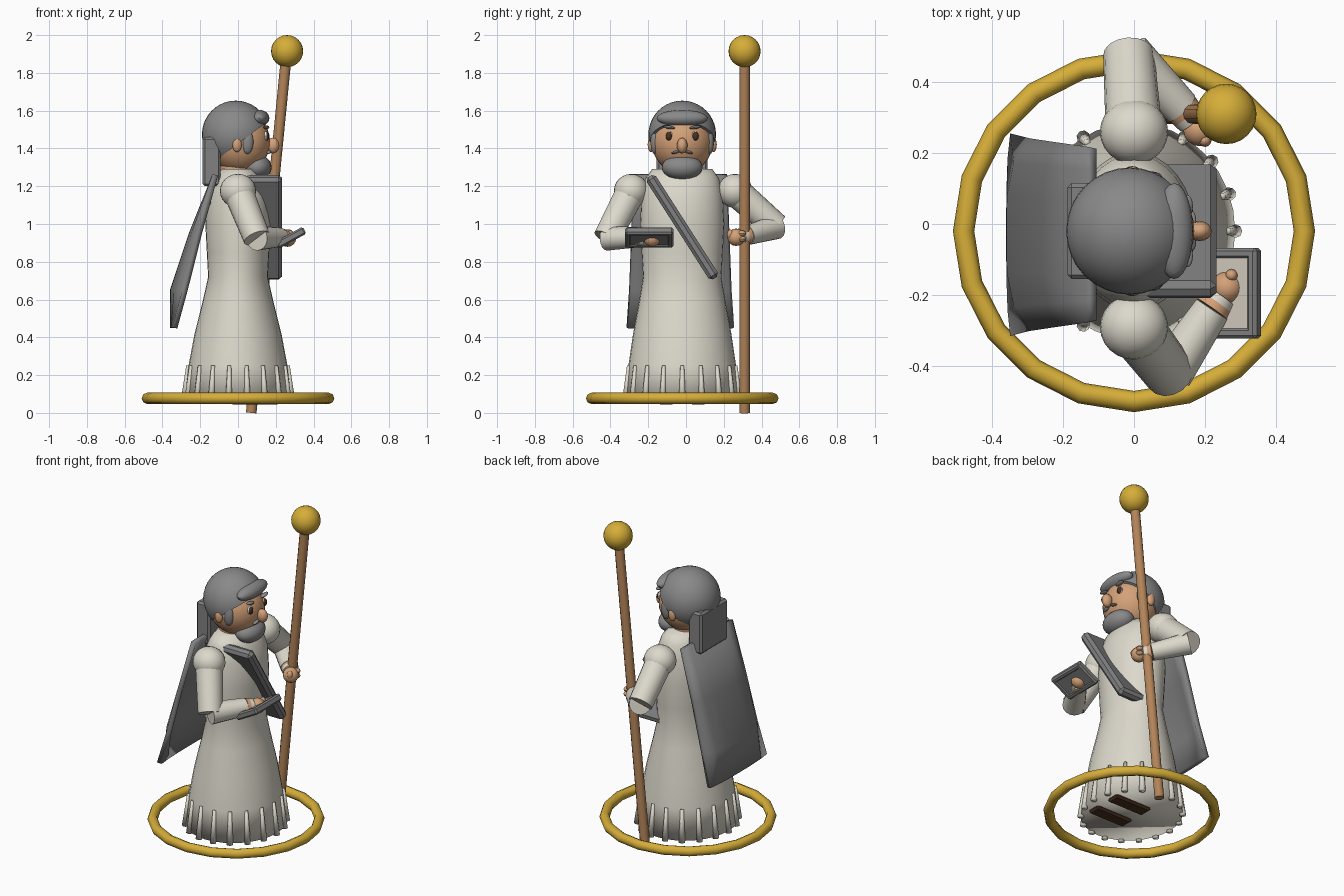
import bpy, bmesh, math
from mathutils import Vector, Matrix

if "Cube" in bpy.data.objects:
    bpy.data.objects.remove(bpy.data.objects["Cube"])

MID = -0.02  # the figure's centre plane in y


def material(name, r, g, b):
    m = bpy.data.materials.new(name)
    m.use_nodes = True
    m.diffuse_color = (r, g, b, 1)
    m.node_tree.nodes["Principled BSDF"].inputs["Base Color"].default_value = (r, g, b, 1)
    return m


CLOTH = material("pale cloth", 0.72, 0.69, 0.60)
HAIR = material("grey hair", 0.25, 0.25, 0.25)
GREY = material("grey cape", 0.22, 0.22, 0.22)
SKIN = material("skin", 0.66, 0.36, 0.19)
GOLD = material("gold", 0.67, 0.42, 0.04)
WOOD = material("wood", 0.45, 0.23, 0.10)
DARK = material("dark brown", 0.07, 0.03, 0.015)
PAGE = material("page", 0.64, 0.59, 0.51)
WHITE = material("eye white", 0.85, 0.85, 0.85)


def finish(name, bm, mat, angle=35):
    bmesh.ops.recalc_face_normals(bm, faces=bm.faces)
    mesh = bpy.data.meshes.new(name)
    bm.to_mesh(mesh)
    bm.free()
    mesh.materials.append(mat)
    ob = bpy.data.objects.new(name, mesh)
    bpy.context.collection.objects.link(ob)
    bpy.ops.object.select_all(action='DESELECT')
    ob.select_set(True)
    bpy.context.view_layer.objects.active = ob
    bpy.ops.object.shade_smooth_by_angle(angle=math.radians(angle))
    return ob


def ball(name, centre, radii, mat, seg=24, tilt=None):
    bm = bmesh.new()
    m = Matrix.Translation(centre) @ (tilt or Matrix()) @ Matrix.Diagonal((*radii, 1))
    bmesh.ops.create_uvsphere(bm, u_segments=seg, v_segments=seg // 2, radius=1, matrix=m)
    return finish(name, bm, mat)


def tube(name, a, b, r1, r2, mat, seg=16, angle=50):
    a, b = Vector(a), Vector(b)
    d = b - a
    m = Matrix.Translation((a + b) / 2) @ d.to_track_quat('Z', 'Y').to_matrix().to_4x4()
    bm = bmesh.new()
    bmesh.ops.create_cone(bm, cap_ends=True, segments=seg, radius1=r1, radius2=r2,
                          depth=d.length, matrix=m)
    return finish(name, bm, mat, angle)


def box(name, centre, size, mat, tilt=None, bevel=0.012):
    bm = bmesh.new()
    bmesh.ops.create_cube(bm, size=1, matrix=Matrix.Diagonal((*size, 1)))
    bmesh.ops.bevel(bm, geom=bm.edges[:], offset=bevel, segments=1, affect='EDGES')
    bm.transform(Matrix.Translation(centre) @ (tilt or Matrix()))
    return finish(name, bm, mat, 20)


# Robe: oval rings lofted up the body (height, x radius, y radius)
robe_rings = [(0.06, 0.285, 0.305), (0.25, 0.262, 0.285), (0.42, 0.23, 0.26), (0.6, 0.185, 0.227),
              (0.72, 0.158, 0.207), (0.85, 0.165, 0.215), (1.0, 0.173, 0.223),
              (1.15, 0.165, 0.215), (1.24, 0.13, 0.195), (1.29, 0.09, 0.16)]
bm = bmesh.new()
SIDES = 32
loops = []
for z, rx, ry in robe_rings:
    turns = [math.tau * i / SIDES for i in range(SIDES)]
    loops.append([bm.verts.new((rx * math.cos(t), MID + ry * math.sin(t), z)) for t in turns])
for low, high in zip(loops, loops[1:]):
    for i in range(SIDES):
        j = (i + 1) % SIDES
        bm.faces.new((low[i], low[j], high[j], high[i]))
bm.faces.new(loops[0])
bm.faces.new(loops[-1])
finish("robe", bm, CLOTH, 180)

# Pleats round the hem
PLEATS = 18
for i in range(PLEATS):
    c, s = math.cos(math.tau * i / PLEATS), math.sin(math.tau * i / PLEATS)
    tube("hem_pleat", (0.286 * c, MID + 0.306 * s, 0.05), (0.264 * c, MID + 0.287 * s, 0.25),
         0.019, 0.01, CLOTH, 8, 180)

# Shoes under the hem
for y in (-0.085, 0.085):
    box("shoe", (0.09, MID + y, 0.06), (0.26, 0.09, 0.03), DARK)

# Gold floor ring
bm = bmesh.new()
RING = 20
hoops = []
for i in range(RING):
    t = math.tau * i / RING
    hoop = []
    for k in range(8):
        p = math.tau * k / 8
        r = 0.48 + 0.03 * math.cos(p)
        hoop.append(bm.verts.new((r * math.cos(t), MID + r * math.sin(t), 0.077 + 0.03 * math.sin(p))))
    hoops.append(hoop)
for i in range(RING):
    a, b = hoops[i], hoops[(i + 1) % RING]
    for k in range(8):
        n = (k + 1) % 8
        bm.faces.new((a[k], b[k], b[n], a[n]))
finish("floor_ring", bm, GOLD, 180)

# Staff
tube("staff", (0.07, 0.31, 0.0), (0.255, 0.31, 1.88), 0.028, 0.028, WOOD, 12)
ball("staff_knob", (0.26, 0.31, 1.915), (0.085, 0.085, 0.085), GOLD)

# Head, hair and neck
tube("neck", (-0.01, MID, 1.22), (0, MID, 1.36), 0.095, 0.095, SKIN)
ball("head", (0.008, MID, 1.435), (0.162, 0.162, 0.168), SKIN, 32)
bm = bmesh.new()
bmesh.ops.create_uvsphere(bm, u_segments=32, v_segments=20, radius=0.179,
                          matrix=Matrix.Translation((-0.012, MID, 1.474)))
cut = bmesh.ops.bisect_plane(bm, geom=bm.verts[:] + bm.edges[:] + bm.faces[:],
                             plane_co=(0.16, 0, 1.545), plane_no=(0.6, 0, -0.8), clear_outer=True)
bmesh.ops.edgeloop_fill(bm, edges=[e for e in cut["geom_cut"] if isinstance(e, bmesh.types.BMEdge)])
finish("hair", bm, HAIR)
ball("fringe", (0.113, MID, 1.56), (0.053, 0.135, 0.044), HAIR)
ball("beard", (0.10, MID, 1.30), (0.078, 0.108, 0.067), HAIR)
ball("nose", (0.185, MID, 1.415), (0.034, 0.028, 0.042), SKIN, 16)

# Paired face parts
for s in (-1, 1):
    ball("ear", (-0.005, MID + 0.165 * s, 1.42), (0.025, 0.018, 0.04), SKIN, 16)
    ball("sideburn", (0.05, MID + 0.146 * s, 1.435), (0.032, 0.022, 0.065), HAIR, 16)
    ball("eye_white", (0.146, MID + 0.066 * s, 1.465), (0.013, 0.022, 0.026), WHITE, 16)
    ball("eye", (0.152, MID + 0.07 * s, 1.465), (0.013, 0.017, 0.023), DARK, 16)
    ball("eyebrow", (0.15, MID + 0.07 * s, 1.512), (0.016, 0.032, 0.009), HAIR, 16,
         Matrix.Rotation(0.15 * s, 4, 'X'))
    ball("moustache", (0.162, MID + 0.03 * s, 1.382), (0.013, 0.028, 0.008), HAIR, 16,
         Matrix.Rotation(-0.3 * s, 4, 'X'))

# Hood folded behind the neck
box("hood", (-0.14, MID, 1.33), (0.095, 0.27, 0.26), GREY)
box("hood_tail", (-0.14, MID, 1.18), (0.035, 0.22, 0.16), GREY, Matrix.Rotation(0.1, 4, 'Y'))

# Cape: straight side edges with the middle bowed out (x, z, half width, bow)
cape_line = [(-0.12, 1.26, 0.245, 0.0), (-0.205, 0.95, 0.255, 0.04),
             (-0.28, 0.65, 0.265, 0.065), (-0.335, 0.45, 0.28, 0.01)]
bm = bmesh.new()
rows = []
for x, z, w, bow in cape_line:
    rows.append([bm.verts.new((x - bow * (1 - u ** 4), MID - 0.01 + w * u, z))
                 for u in (-1, -0.75, -0.4, 0, 0.4, 0.75, 1)])
for top, low in zip(rows, rows[1:]):
    for i in range(len(top) - 1):
        bm.faces.new((top[i], top[i + 1], low[i + 1], low[i]))
cape = finish("cape", bm, GREY, 40)
solid = cape.modifiers.new("thickness", 'SOLIDIFY')
solid.thickness = 0.03
solid.offset = 0

# Broad sash slanting across the chest
box("sash", (0.09, MID, 0.983), (0.285, 0.058, 0.64), GREY, Matrix.Rotation(0.57, 4, 'X'), 0.017)


# Arms: shoulder, sleeve, cuff and hand
def arm(side, shoulder, elbow, wrist, hand, thumb):
    ball(side + "_shoulder", shoulder, (0.096, 0.092, 0.09), CLOTH)
    tube(side + "_upper_sleeve", shoulder, elbow, 0.08, 0.072, CLOTH)
    tube(side + "_lower_sleeve", elbow, wrist, 0.066, 0.052, CLOTH)
    w, h = Vector(wrist), Vector(hand)
    tube(side + "_wrist", w, w.lerp(h, 0.3), 0.05, 0.047, SKIN)
    tube(side + "_cuff", w.lerp(h, 0.3), w.lerp(h, 0.6), 0.047, 0.044, CLOTH)
    ball(side + "_hand", hand, (0.046, 0.046, 0.046), SKIN, 16)
    ball(side + "_thumb", thumb, (0.018, 0.018, 0.026), SKIN, 12)


arm("book", (0, -0.29, 1.175), (0.10, -0.42, 0.925), (0.22, -0.24, 0.93),
    (0.262, -0.18, 0.925), (0.275, -0.145, 0.945))
arm("staff", (0, 0.26, 1.175), (-0.015, 0.478, 0.985), (0.135, 0.325, 0.94),
    (0.185, 0.265, 0.93), (0.20, 0.235, 0.945))
for z in (0.92, 0.95):
    ball("staff_finger", (0.205, 0.295, z), (0.022, 0.024, 0.016), SKIN, 12)

# Open tablet book with bevelled rim and recessed panels on both sides
bm = bmesh.new()
bmesh.ops.create_cube(bm, size=1, matrix=Matrix.Diagonal((0.165, 0.255, 0.042, 1)))
bmesh.ops.bevel(bm, geom=bm.edges[:], offset=0.009, segments=1, affect='EDGES')
bm.normal_update()
panels = [f for f in bm.faces if abs(f.normal.z) > 0.9]
bmesh.ops.inset_individual(bm, faces=panels, thickness=0.02, depth=0)
bmesh.ops.inset_individual(bm, faces=panels, thickness=0.008, depth=-0.006)
for f in panels:
    f.material_index = 1 if f.normal.z > 0 else 0
bm.transform(Matrix.Translation((0.28, -0.195, 0.928)) @ Matrix.Rotation(-0.5, 4, 'Y'))
book = finish("book", bm, GREY, 20)
book.data.materials.append(PAGE)
